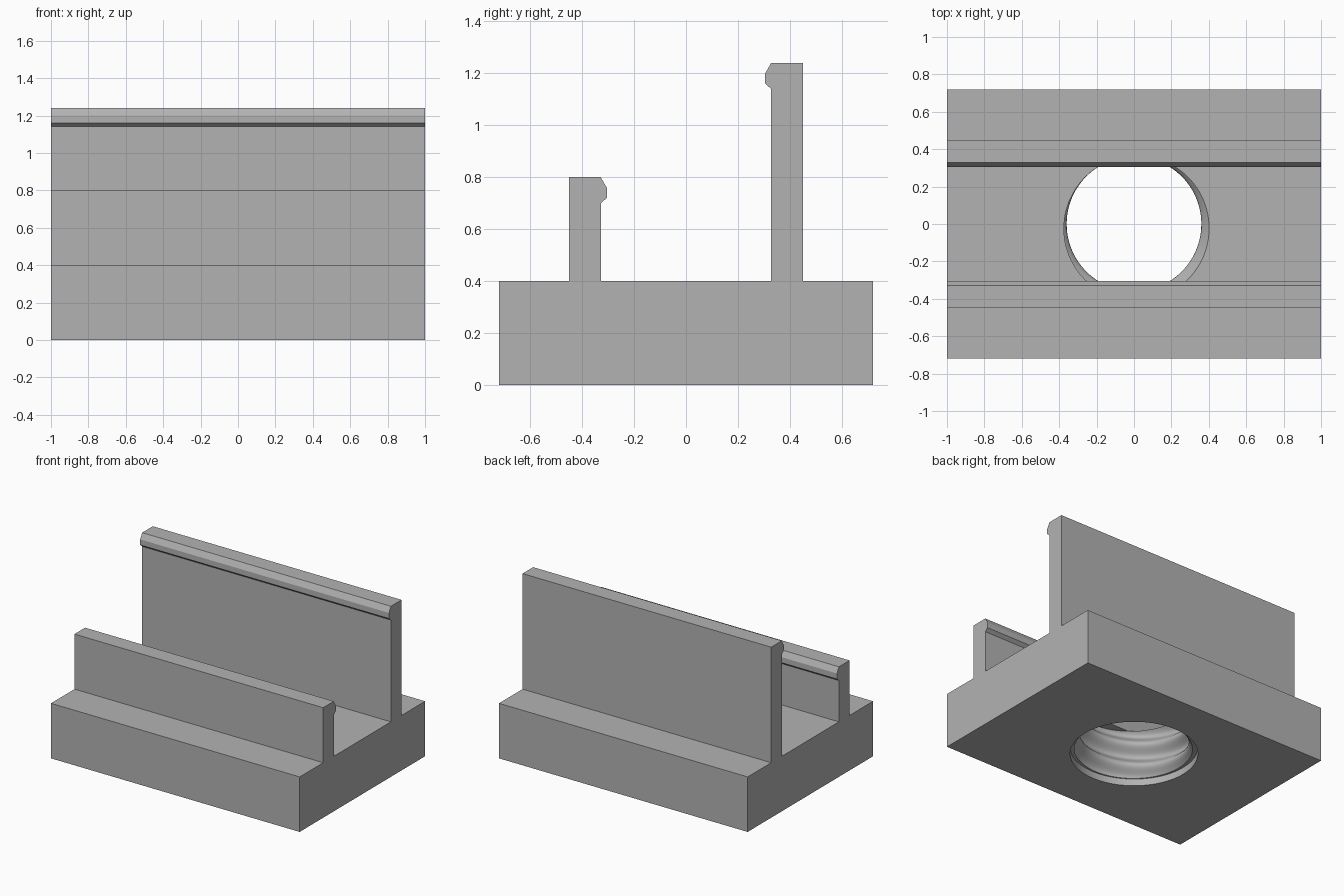
import bpy, bmesh, math

cube = bpy.data.objects.get("Cube")
if cube:
    bpy.data.objects.remove(cube, do_unlink=True)

grey = bpy.data.materials.new("plain_grey")
grey.use_nodes = True
colour = (0.45, 0.45, 0.45, 1)
grey.diffuse_color = colour
grey.node_tree.nodes["Principled BSDF"].inputs["Base Color"].default_value = colour


def make_object(name, bm):
    bmesh.ops.recalc_face_normals(bm, faces=bm.faces)
    mesh = bpy.data.meshes.new(name)
    bm.to_mesh(mesh)
    bm.free()
    mesh.materials.append(grey)
    obj = bpy.data.objects.new(name, mesh)
    bpy.context.collection.objects.link(obj)
    return obj


def extrude_along_x(name, profile):
    """Extrude a (y, z) outline over the full width."""
    bm = bmesh.new()
    face = bm.faces.new([bm.verts.new((-1, y, z)) for y, z in profile])
    ext = bmesh.ops.extrude_face_region(bm, geom=[face])
    verts = [v for v in ext["geom"] if isinstance(v, bmesh.types.BMVert)]
    bmesh.ops.translate(bm, verts=verts, vec=(2, 0, 0))
    return make_object(name, bm)


def lipped_wall(name, side, top):
    """Upright wall with a chamfered catch lip on its inner edge."""
    outline = [(0.45, 0.4), (0.45, top), (0.328, top), (0.305, top - 0.04),
               (0.305, top - 0.08), (0.328, top - 0.1), (0.328, 0.4)]
    return extrude_along_x(name, [(side * y, z) for y, z in outline])


# Threaded hole shape: plain counterbore below, helical thread above
BORE, DEPTH, PITCH, RELIEF, TOP = 0.36, 0.055, 0.16, 0.05, 0.4
SEGMENTS, ROWS = 96, 36


def thread_radius(angle, z):
    turn = (z - TOP) / PITCH - (angle + math.radians(60)) / math.tau
    return BORE + DEPTH * (0.5 + 0.5 * math.cos(math.tau * turn))


def thread_cutter():
    bm = bmesh.new()
    angles = [math.tau * i / SEGMENTS for i in range(SEGMENTS)]
    levels = [(-0.05, False), (RELIEF, False)]
    levels += [(RELIEF + 0.002 + 0.4 * j / ROWS, True) for j in range(ROWS + 1)]
    rings = []
    for z, threaded in levels:
        ring = []
        for a in angles:
            r = thread_radius(a, z) if threaded else 0.42
            ring.append(bm.verts.new((r * math.cos(a), r * math.sin(a), z)))
        rings.append(ring)
    for low, high in zip(rings, rings[1:]):
        for i in range(SEGMENTS):
            k = (i + 1) % SEGMENTS
            bm.faces.new((low[i], low[k], high[k], high[i]))
    bm.faces.new(rings[0])
    bm.faces.new(rings[-1])
    obj = make_object("thread_cutter", bm)
    obj.hide_render = True
    return obj


# Base block with the hole cut through it
base = extrude_along_x("base_block", [(-0.72, 0), (0.72, 0), (0.72, TOP), (-0.72, TOP)])
cutter = thread_cutter()
cut = base.modifiers.new("threaded_hole", 'BOOLEAN')
cut.operation = 'DIFFERENCE'
cut.solver = 'EXACT'
cut.object = cutter
bpy.ops.object.select_all(action='DESELECT')
bpy.context.view_layer.objects.active = base
base.select_set(True)
bpy.ops.object.modifier_apply(modifier=cut.name)
bpy.data.objects.remove(cutter, do_unlink=True)
bpy.ops.object.shade_smooth_by_angle(angle=math.radians(35))

# Low front wall and tall back wall, lips facing each other
lipped_wall("front_wall", -1, 0.8)
lipped_wall("back_wall", 1, 1.24)
